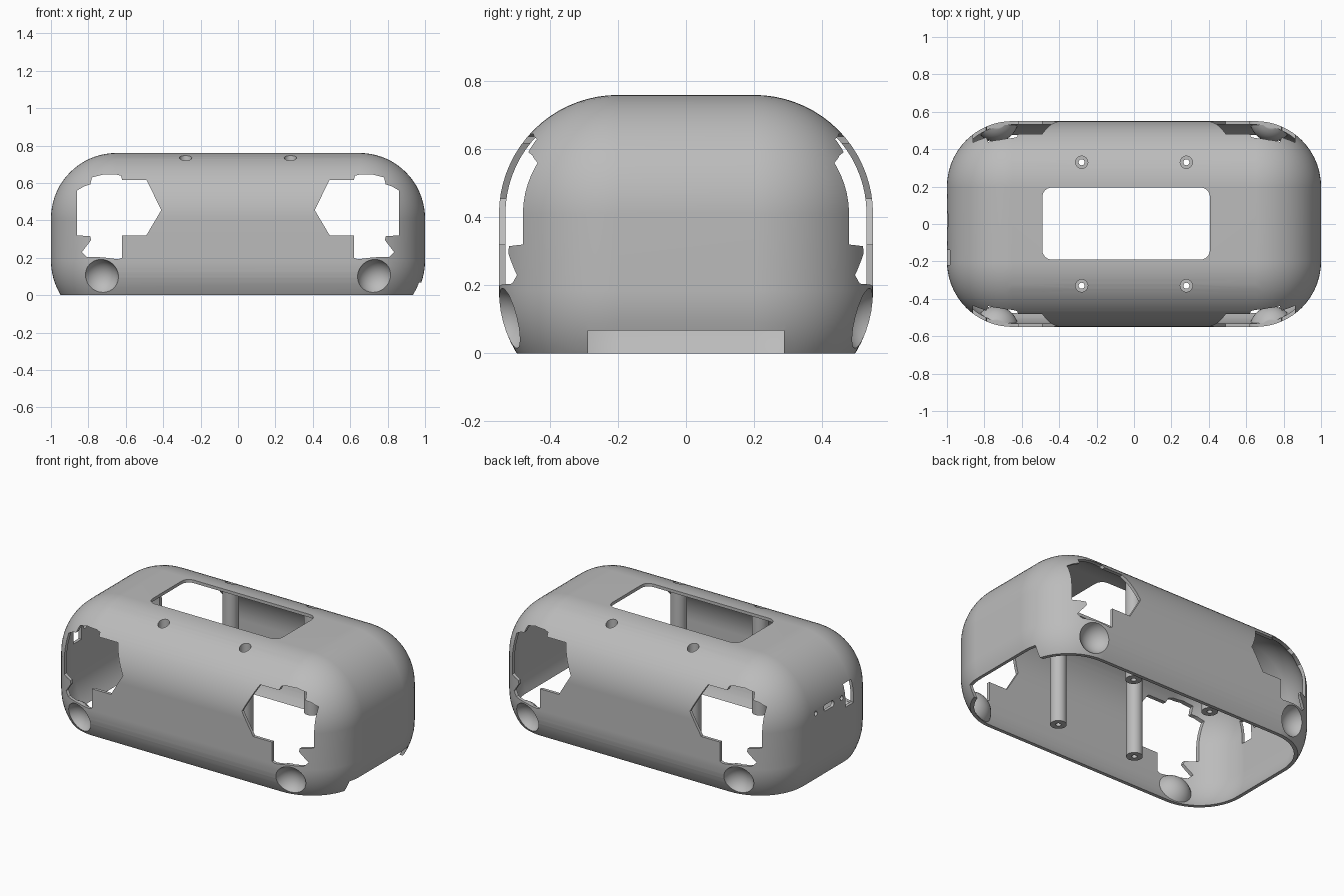
import bpy, bmesh, math
from mathutils import Matrix, Vector

if "Cube" in bpy.data.objects:
    bpy.data.objects.remove(bpy.data.objects["Cube"], do_unlink=True)

TOP, RADIUS, WALL = 0.76, 0.35, 0.019
CORE_X, CORE_Y, CORE_LOW, CORE_HIGH = 0.65, 0.2, 0.184, 0.41

grey = bpy.data.materials.new("grey plastic")
grey.use_nodes = True
colour = (0.5, 0.5, 0.5, 1)
grey.diffuse_color = colour
grey.node_tree.nodes["Principled BSDF"].inputs["Base Color"].default_value = colour


def add(name, bm):
    bmesh.ops.recalc_face_normals(bm, faces=bm.faces)
    mesh = bpy.data.meshes.new(name)
    bm.to_mesh(mesh)
    bm.free()
    obj = bpy.data.objects.new(name, mesh)
    mesh.materials.append(grey)
    bpy.context.collection.objects.link(obj)
    return obj


def box(name, low, high):
    bm = bmesh.new()
    size = [b - a for a, b in zip(low, high)]
    mid = [(a + b) / 2 for a, b in zip(low, high)]
    bmesh.ops.create_cube(bm, size=1, matrix=Matrix.Translation(mid) @ Matrix.Diagonal((*size, 1)))
    return add(name, bm)


def rounded_body(name, radius):
    # A box whose edges and corners are fully rounded around a small core
    bm = bmesh.new()
    size = (2 * (CORE_X + radius), 2 * (CORE_Y + radius), CORE_HIGH - CORE_LOW + 2 * radius, 1)
    mid = (0, 0, (CORE_HIGH + CORE_LOW) / 2)
    bmesh.ops.create_cube(bm, size=1, matrix=Matrix.Translation(mid) @ Matrix.Diagonal(size))
    bmesh.ops.bevel(bm, geom=bm.edges[:], offset=radius, segments=18, profile=0.5,
                    affect='EDGES', clamp_overlap=False)
    return add(name, bm)


def cylinder(name, start, end, radius, sides=32):
    bm = bmesh.new()
    start, end = Vector(start), Vector(end)
    axis = end - start
    turn = axis.to_track_quat('Z', 'Y').to_matrix().to_4x4()
    bmesh.ops.create_cone(bm, cap_ends=True, segments=sides, radius1=radius, radius2=radius,
                          depth=axis.length, matrix=Matrix.Translation((start + end) / 2) @ turn)
    return add(name, bm)


def ball(name, centre, radius):
    bm = bmesh.new()
    bmesh.ops.create_uvsphere(bm, u_segments=32, v_segments=20, radius=radius,
                              matrix=Matrix.Translation(centre))
    return add(name, bm)


def prism(name, points, vector):
    bm = bmesh.new()
    face = bm.faces.new([bm.verts.new(p) for p in points])
    moved = bmesh.ops.extrude_face_region(bm, geom=[face])["geom"]
    bmesh.ops.translate(bm, vec=vector, verts=[v for v in moved if isinstance(v, bmesh.types.BMVert)])
    return add(name, bm)


def rounded_outline(x0, x1, y0, y1, r, steps=6):
    pts = []
    corners = ((x1 - r, y1 - r), (x0 + r, y1 - r), (x0 + r, y0 + r), (x1 - r, y0 + r))
    for i, (cx, cy) in enumerate(corners):
        for k in range(steps + 1):
            a = math.pi / 2 * (i + k / steps)
            pts.append((cx + r * math.cos(a), cy + r * math.sin(a)))
    return pts


def subtract(target, cutters):
    for cutter in cutters:
        cutter.hide_render = True
        mod = target.modifiers.new("cut", 'BOOLEAN')
        mod.operation, mod.solver, mod.object = 'DIFFERENCE', 'EXACT', cutter
    graph = bpy.context.evaluated_depsgraph_get()
    graph.update()
    mesh = bpy.data.meshes.new_from_object(target.evaluated_get(graph))
    target.modifiers.clear()
    target.data = mesh
    for cutter in cutters:
        bpy.data.objects.remove(cutter, do_unlink=True)


signs = [(sx, sy) for sx in (-1, 1) for sy in (-1, 1)]

# Inner cavity, leaving screw posts and corner bowls standing
cavity = rounded_body("cavity", RADIUS - WALL)
solids, cuts = [], []
for sx, sy in signs:
    px, py = 0.28 * sx, 0.33 * sy
    solids.append(cylinder("post", (px, py, 0.08), (px, py, 1), 0.047))
    cuts.append(cylinder("screw_hole", (px, py, 0.02), (px, py, 0.9), 0.016, 24))
    cuts.append(cylinder("screw_head_recess", (px, py, 0.6), (px, py, 0.9), 0.033))
    bowl = (0.737 * sx, 0.558 * sy, 0.093)
    solids.append(ball("bowl", bowl, 0.118))
    cuts.append(ball("bowl_hollow", bowl, 0.1))
subtract(cavity, solids)

# Openings on the long sides, cut straight through front and back
opening = [(.41, .455), (.49, .617), (.62, .617), (.625, .638), (.65, .645), (.72, .645),
           (.78, .63), (.79, .592), (.82, .583), (.86, .56), (.86, .32), (.79, .315),
           (.785, .295), (.835, .23), (.81, .205), (.72, .202), (.64, .192), (.62, .2),
           (.62, .32), (.49, .32)]
for side in (-1, 1):
    cuts.append(prism("side_opening", [(side * x, -0.9, z) for x, z in opening], (0, 1.8, 0)))

# Window in the top
cuts.append(prism("top_window", [(x, y, 0.6) for x, y in rounded_outline(-.49, .406, -.19, .195, .05)],
                  (0, 0, 0.4)))

# Ports on one end: switch window, pin holes and a cable slot
cuts.append(box("switch_window", (-1.1, -.22, .375), (-.9, -.14, .515)))
for y in (-.105, .148):
    cuts.append(cylinder("pin_hole", (-1.1, y, .445), (-.9, y, .445), .014, 20))
cuts.append(prism("cable_slot", [(-1.1, y, z) for y, z in rounded_outline(-.03, .07, .427, .463, .0175)],
                  (0.2, 0, 0)))

# Notch in the other end, and the open bottom
cuts.append(box("end_notch", (.8, -.288, -.1), (1.1, .288, .068)))
cuts.append(box("bottom_trim", (-1.5, -1, -1), (1.5, 1, 0)))

shell = rounded_body("shell", RADIUS)
subtract(shell, [cavity] + cuts)

# Smooth shading with crisp cut edges
bpy.ops.object.select_all(action='DESELECT')
shell.select_set(True)
bpy.context.view_layer.objects.active = shell
bpy.ops.object.shade_smooth_by_angle(angle=math.radians(30))
weighted = shell.modifiers.new("even_shading", 'WEIGHTED_NORMAL')
weighted.keep_sharp = True
